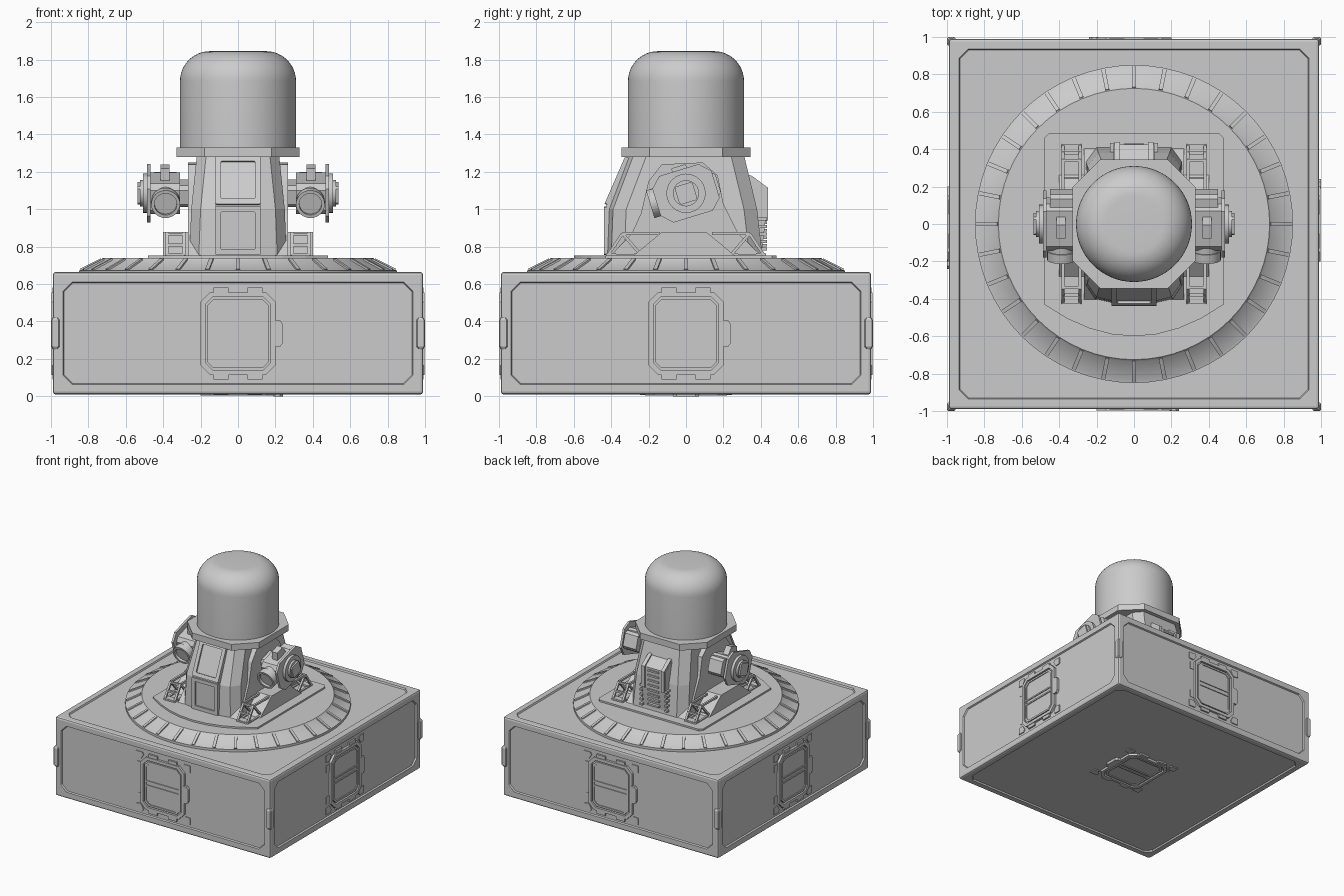
import bpy, bmesh
from math import pi, sin, cos, radians, atan2
from mathutils import Matrix, Vector

if "Cube" in bpy.data.objects:
    bpy.data.objects.remove(bpy.data.objects["Cube"])

grey = bpy.data.materials.new("light_grey")
grey.use_nodes = True
grey.diffuse_color = (0.6, 0.6, 0.6, 1)
grey.node_tree.nodes["Principled BSDF"].inputs["Base Color"].default_value = (0.6, 0.6, 0.6, 1)

T = Matrix.Translation
I = Matrix.Identity(4)
# Local x, y, z become world y, z, x: side profiles extruded along x
YZ = Matrix(((0, 0, 1, 0), (1, 0, 0, 0), (0, 1, 0, 0), (0, 0, 0, 1)))


def rot(deg, axis):
    return Matrix.Rotation(radians(deg), 4, axis)


def finish(name, bm, M=I, smooth=False):
    bmesh.ops.transform(bm, matrix=M, verts=bm.verts)
    bmesh.ops.recalc_face_normals(bm, faces=bm.faces)
    me = bpy.data.meshes.new(name)
    bm.to_mesh(me)
    bm.free()
    me.materials.append(grey)
    ob = bpy.data.objects.new(name, me)
    bpy.context.collection.objects.link(ob)
    if smooth:
        bpy.ops.object.select_all(action='DESELECT')
        ob.select_set(True)
        bpy.context.view_layer.objects.active = ob
        bpy.ops.object.shade_smooth_by_angle(angle=radians(35))
    return ob


def loft(name, loops, M=I, smooth=False):
    """Skin equal-length 3D loops and cap both ends."""
    bm = bmesh.new()
    rows = [[bm.verts.new(p) for p in loop] for loop in loops]
    n = len(rows[0])
    for a, b in zip(rows, rows[1:]):
        for i in range(n):
            j = (i + 1) % n
            bm.faces.new((a[i], a[j], b[j], b[i]))
    bm.faces.new(rows[0])
    bm.faces.new(rows[-1])
    return finish(name, bm, M, smooth)


def prism(name, pts, h0, h1, M=I, smooth=False):
    return loft(name, [[(x, y, h) for x, y in pts] for h in (h0, h1)], M, smooth)


def octa(hx, hy, c):
    return [(hx - c, -hy), (hx, c - hy), (hx, hy - c), (hx - c, hy),
            (c - hx, hy), (-hx, hy - c), (-hx, c - hy), (c - hx, -hy)]


def ngon(r, n=32):
    return [(r * cos(2 * pi * i / n), r * sin(2 * pi * i / n)) for i in range(n)]


def ring(name, outer, inner, h0, h1, M=I):
    """A raised frame between two matching outlines."""
    bm = bmesh.new()
    rows = [[bm.verts.new((x, y, h)) for x, y in pts]
            for pts, h in ((outer, h0), (outer, h1), (inner, h1), (inner, h0))]
    n = len(outer)
    for k in range(4):
        a, b = rows[k], rows[(k + 1) % 4]
        for i in range(n):
            j = (i + 1) % n
            bm.faces.new((a[i], a[j], b[j], b[i]))
    return finish(name, bm, M)


def box(name, x, y, z, M=I):
    return prism(name, [(x[0], y[0]), (x[1], y[0]), (x[1], y[1]), (x[0], y[1])], z[0], z[1], M)


def strut(name, p, q, r=0.008):
    d = Vector(q) - Vector(p)
    M = T(p) @ d.to_track_quat('Z', 'Y').to_matrix().to_4x4()
    return box(name, (-r, r), (-r, r), (0, d.length), M)


def lathe(name, profile, n=64):
    bm = bmesh.new()
    vs = [bm.verts.new((r, 0, z)) for r, z in profile]
    es = [bm.edges.new(e) for e in zip(vs, vs[1:])]
    bmesh.ops.spin(bm, geom=vs + es, cent=(0, 0, 0), axis=(0, 0, 1), angle=2 * pi, steps=n)
    bmesh.ops.remove_doubles(bm, verts=bm.verts, dist=1e-4)
    return finish(name, bm, smooth=True)


# Base box: bevelled edges, each side with a sunken chamfered panel
bm = bmesh.new()
bmesh.ops.create_cube(bm, size=1, matrix=T((0, 0, 0.337)) @ Matrix.Diagonal((1.98, 1.98, 0.655, 1)))
bmesh.ops.bevel(bm, geom=bm.edges[:], offset=0.015, segments=2, profile=0.5, affect='EDGES')
for f in sorted(bm.faces, key=lambda f: -f.calc_area())[:6]:
    bmesh.ops.inset_individual(bm, faces=[f], thickness=0.055)
    bmesh.ops.bevel(bm, geom=f.verts[:], offset=0.05, segments=1, affect='VERTICES')
for f in sorted(bm.faces, key=lambda f: -f.calc_area())[:6]:
    bmesh.ops.inset_individual(bm, faces=[f], thickness=0.006, depth=-0.012)
finish("base_box", bm)

# Corner clasps
for i in range(4):
    M = rot(90 * i, 'Z') @ T((0.977, 0.977, 0.337))
    loft("corner_clasp", [[(x, y, z) for x, y in octa(w, w, 0.006)]
                          for z, w in ((-0.085, 0.014), (-0.07, 0.023), (0.07, 0.023), (0.085, 0.014))], M)

# Hatches on the four sides and underneath
spots = [rot(90 * i, 'Z') @ T((0, 0, 0.335)) @ rot(90, 'X') for i in range(4)]
spots.append(T((0, 0, 1)) @ rot(180, 'X'))
for M in spots:
    ring("hatch_frame", octa(0.2, 0.22, 0.05), octa(0.175, 0.195, 0.04), 0.97, 0.997, M)
    ring("hatch_rim", octa(0.165, 0.185, 0.035), octa(0.15, 0.17, 0.03), 0.97, 0.994, M)
    prism("hatch_door", octa(0.165, 0.185, 0.035), 0.97, 0.987, M)
    for v in (-0.018, 0.018):
        box("hatch_bar", (-0.15, 0.15), (v - 0.006, v + 0.006), (0.98, 0.994), M)
    prism("hatch_handle", [(0.19, -0.07), (0.225, -0.07), (0.24, -0.05), (0.24, 0.05),
                           (0.225, 0.07), (0.19, 0.07)], 0.97, 1.0, M)
    for s in (-1, 1):
        box("hatch_hinge", (-0.24, -0.2), (s * 0.13 - 0.03, s * 0.13 + 0.03), (0.97, 0.982), M)
        for t in (-1, 1):
            prism("hatch_corner", [(s * 0.25, t * 0.245), (s * 0.19, t * 0.245), (s * 0.18, t * 0.225),
                                   (s * 0.205, t * 0.185), (s * 0.25, t * 0.19)], 0.97, 0.986, M)
            box("hatch_latch", (s * 0.09 - 0.04, s * 0.09 + 0.04),
                (t * 0.23 - 0.016, t * 0.23 + 0.016), (0.97, 0.992), M)

# Turntable with radial ribs
lathe("turntable", [(0.85, 0.64), (0.85, 0.672), (0.835, 0.676), (0.735, 0.726), (0.725, 0.738), (0, 0.738)])
slope = atan2(0.05, 0.1)
for i in range(32):
    M = rot(360 / 32 * i, 'Z') @ T((0.785, 0, 0.701)) @ Matrix.Rotation(slope, 4, 'Y')
    box("turntable_rib", (-0.062, 0.062), (-0.011, 0.011), (-0.01, 0.009), M)

# Deck plate with a curved front edge
arc = [(0.48 * k / 4, -0.6 + 0.17 * (k / 4) ** 2) for k in range(-4, 5)]
prism("deck_plate", arc + [(0.48, 0.46), (0.455, 0.485), (-0.455, 0.485), (-0.48, 0.46)], 0.73, 0.752)

# Pedestal core, tapering upward
def section(z, xw, front, back):
    c = 0.12
    return [(c, front, z), (xw - 0.05, front + 0.02, z), (xw, front + 0.09, z), (xw, back - 0.07, z),
            (xw - 0.06, back, z), (0.06 - xw, back, z), (-xw, back - 0.07, z), (-xw, front + 0.09, z),
            (0.05 - xw, front + 0.02, z), (-c, front, z)]

loft("pedestal_core", [section(0.74, 0.26, -0.42, 0.41), section(1.0, 0.25, -0.41, 0.38),
                       section(1.29, 0.22, -0.3, 0.31)])

# Front column with two framed panels
prism("front_column", [(-0.425, 0.745), (-0.425, 1.02), (-0.31, 1.285), (0, 1.285), (0, 0.745)], -0.12, 0.12, YZ)
for M, h in ((T((0, -0.425, 0.885)) @ rot(90, 'X'), 0.13), (T((0, -0.368, 1.152)) @ rot(66.5, 'X'), 0.14)):
    ring("column_frame", octa(0.12, h, 0.005), octa(0.09, h - 0.03, 0.004), -0.005, 0.013, M)

# Rear vent with slats and side rails
prism("rear_vent", [(0.3, 1.18), (0.345, 1.17), (0.425, 1.11), (0.425, 0.94), (0.405, 0.77), (0.3, 0.75)],
      -0.11, 0.11, YZ)
for k in range(8):
    z = 0.8 + 0.04 * k
    box("vent_slat", (-0.05, 0.05), (0.39, 0.434), (z, z + 0.014))
for s in (-1, 1):
    prism("vent_rail", [(0.3, 1.19), (0.35, 1.18), (0.438, 1.115), (0.438, 0.94), (0.4, 0.93)],
          s * 0.075, s * 0.105, YZ)
    for k in range(5):
        z = 0.78 + 0.04 * k
        box("vent_tooth", (s * 0.115 - 0.012, s * 0.115 + 0.012), (0.38, 0.432), (z, z + 0.015))

# Side cheeks, foot blocks, trusses and sensor pods
cheek = [(-0.41, 0.745), (-0.29, 0.87), (-0.24, 0.98), (-0.2, 1.15), (-0.13, 1.24), (0.09, 1.25),
         (0.17, 1.18), (0.2, 1.03), (0.28, 0.87), (0.41, 0.745)]
foot = [(-0.29, 0.745), (-0.13, 0.877), (0.11, 0.877), (0.27, 0.745)]
for s in (-1, 1):
    prism("side_cheek", cheek, s * 0.18, s * 0.268, YZ)
    prism("foot_block", foot, s * 0.2, s * 0.4, YZ)
    for e in (-1, 1):
        for x in (0.29, 0.38):
            a, b, c = [(s * x, e * y, z) for y, z in ((0.42, 0.75), (0.34, 0.87), (0.24, 0.755))]
            strut("truss_leg", a, b)
            strut("truss_leg", b, c)
            strut("truss_leg", b, (s * x, e * 0.14, 0.87))
            strut("truss_foot", a, c)
        for y, z in ((0.42, 0.755), (0.38, 0.81), (0.34, 0.865), (0.24, 0.76)):
            strut("truss_rung", (s * 0.285, e * y, z), (s * 0.385, e * y, z))
        box("truss_pad", (s * 0.335 - 0.05, s * 0.335 + 0.05), (e * 0.4 - 0.025, e * 0.4 + 0.025), (0.745, 0.765))

    P = T((0, 0, 1.085)) @ rot(17, 'X') @ YZ
    prism("pod_arm", octa(0.075, 0.06, 0.02), s * 0.2, s * 0.34, P)
    prism("pod_housing", octa(0.13, 0.085, 0.03), s * 0.31, s * 0.47, P)
    prism("pod_flange", octa(0.165, 0.13, 0.055), s * 0.468, s * 0.486, P)
    prism("pod_hub", ngon(0.105, 24), s * 0.48, s * 0.508, P, True)
    prism("pod_cap", ngon(0.07, 24), s * 0.5, s * 0.525, P, True)
    prism("pod_bolt", octa(0.05, 0.05, 0.01), s * 0.52, s * 0.537, P)
    prism("pod_fin", [(-0.05, 0.07), (-0.035, 0.15), (0.04, 0.15), (0.07, 0.07)], s * 0.365, s * 0.415, P)
    prism("pod_rear_block", octa(0.05, 0.07, 0.02), s * 0.33, s * 0.45, P @ T((0.13, 0, 0)))
    # Forward lens barrel
    L = T((s * 0.387, 0, 1.085)) @ rot(107, 'X')
    prism("lens_barrel", ngon(0.07), 0, 0.18, L, True)
    ring("lens_rim", ngon(0.077), ngon(0.06), 0.15, 0.2, L)

# Octagonal collar and radar dome
prism("dome_collar", octa(0.33, 0.345, 0.15), 1.278, 1.33)
r = 0.16
bend = [(0.31 - r + r * cos(pi / 24 * k), 1.845 - r + r * sin(pi / 24 * k)) for k in range(13)]
lathe("dome", [(0.31, 1.32)] + bend + [(0, 1.845)])
